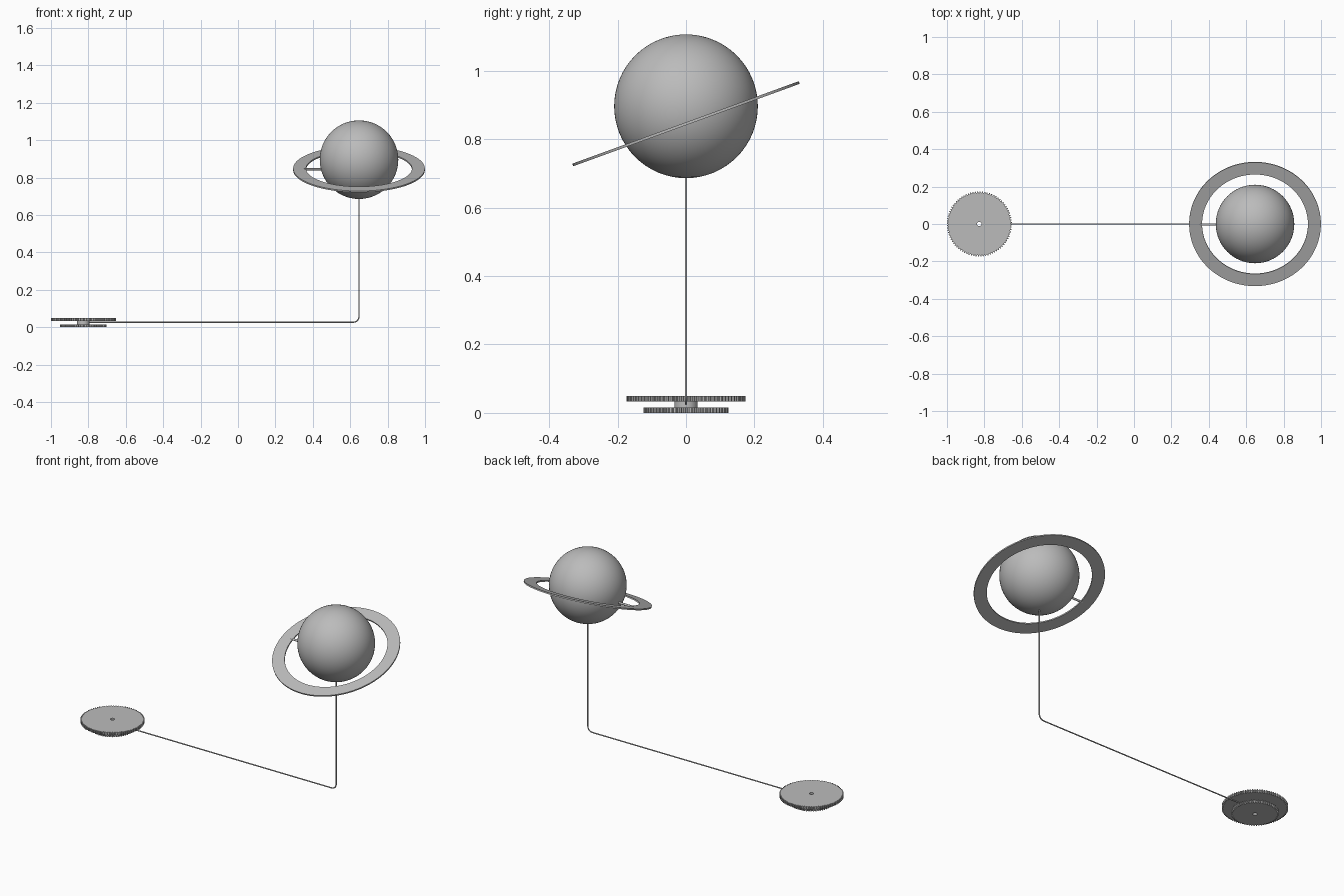
import bpy, bmesh, math
from mathutils import Matrix

cube = bpy.data.objects.get("Cube")
if cube:
    bpy.data.objects.remove(cube, do_unlink=True)

grey = bpy.data.materials.new("plain grey")
grey.use_nodes = True
grey.diffuse_color = (0.5, 0.5, 0.5, 1)
grey.node_tree.nodes["Principled BSDF"].inputs["Base Color"].default_value = grey.diffuse_color

GEAR_X = -0.827
PLANET_X = 0.647
RING_Z = 0.845


def add_part(name, bm, matrix=Matrix(), smooth=True):
    bmesh.ops.recalc_face_normals(bm, faces=bm.faces)
    mesh = bpy.data.meshes.new(name)
    bm.to_mesh(mesh)
    bm.free()
    mesh.materials.append(grey)
    obj = bpy.data.objects.new(name, mesh)
    bpy.context.collection.objects.link(obj)
    obj.matrix_world = matrix
    if smooth:
        bpy.ops.object.select_all(action="DESELECT")
        obj.select_set(True)
        bpy.context.view_layer.objects.active = obj
        bpy.ops.object.shade_smooth_by_angle(angle=math.radians(30))
    return obj


def washer(name, outer, inner, z0, z1, matrix, smooth=True):
    """Flat disc with a round hole; outer lists (angle, radius) pairs."""
    bm = bmesh.new()
    loops = []
    for hole, z in ((False, z0), (False, z1), (True, z1), (True, z0)):
        loops.append([bm.verts.new(((inner if hole else r) * math.cos(a),
                                    (inner if hole else r) * math.sin(a), z))
                      for a, r in outer])
    n = len(outer)
    for k in range(4):
        a, b = loops[k], loops[(k + 1) % 4]
        for i in range(n):
            j = (i + 1) % n
            bm.faces.new((a[i], a[j], b[j], b[i]))
    return add_part(name, bm, matrix, smooth)


def circle(radius, sides):
    return [(math.tau * i / sides, radius) for i in range(sides)]


def teeth(radius, count, depth=0.007):
    """Gear outline with tapered teeth."""
    points = []
    for i in range(count):
        for part, r in ((0, radius - depth), (0.35, radius - depth),
                        (0.5, radius), (0.85, radius)):
            points.append((math.tau * (i + part) / count, r))
    return points


# Double gear with a hub and through bore
gear_place = Matrix.Translation((GEAR_X, 0, 0))
washer("small_gear", teeth(0.124, 60), 0.012, 0, 0.016, gear_place, False)
washer("gear_hub", circle(0.034, 48), 0.012, 0.016, 0.033, gear_place)
washer("large_gear", teeth(0.174, 84), 0.012, 0.033, 0.05, gear_place, False)

# Planet globe
bm = bmesh.new()
bmesh.ops.create_uvsphere(bm, u_segments=64, v_segments=32, radius=0.21)
add_part("planet", bm, Matrix.Translation((PLANET_X, 0, 0.896)))

# Tilted flat ring
tilt = Matrix.Translation((PLANET_X, 0, RING_Z)) @ Matrix.Rotation(math.radians(20), 4, "X")
washer("planet_ring", circle(0.352, 128), 0.283, -0.004, 0.004, tilt)

# Strut joining ring and planet
bm = bmesh.new()
bmesh.ops.create_cone(bm, cap_ends=True, segments=16, radius1=0.006,
                      radius2=0.006, depth=0.12)
add_part("ring_strut", bm, Matrix.Translation((PLANET_X - 0.235, -0.003, RING_Z))
         @ Matrix.Rotation(math.pi / 2, 4, "Y"))

# Bent support rod swept along its path
rod_z, bend = 0.027, 0.03
path = [(GEAR_X + 0.02, rod_z)]
for i in range(9):
    a = math.pi / 2 * i / 8
    path.append((PLANET_X - bend + bend * math.sin(a), rod_z + bend - bend * math.cos(a)))
path.append((PLANET_X, 0.7))
curve = bpy.data.curves.new("support_rod", "CURVE")
curve.dimensions = "3D"
curve.bevel_depth = 0.0035
curve.bevel_resolution = 3
curve.use_fill_caps = True
spline = curve.splines.new("POLY")
spline.points.add(len(path) - 1)
for point, (x, z) in zip(spline.points, path):
    point.co = (x, 0, z, 1)
curve.materials.append(grey)
bpy.context.collection.objects.link(bpy.data.objects.new("support_rod", curve))
